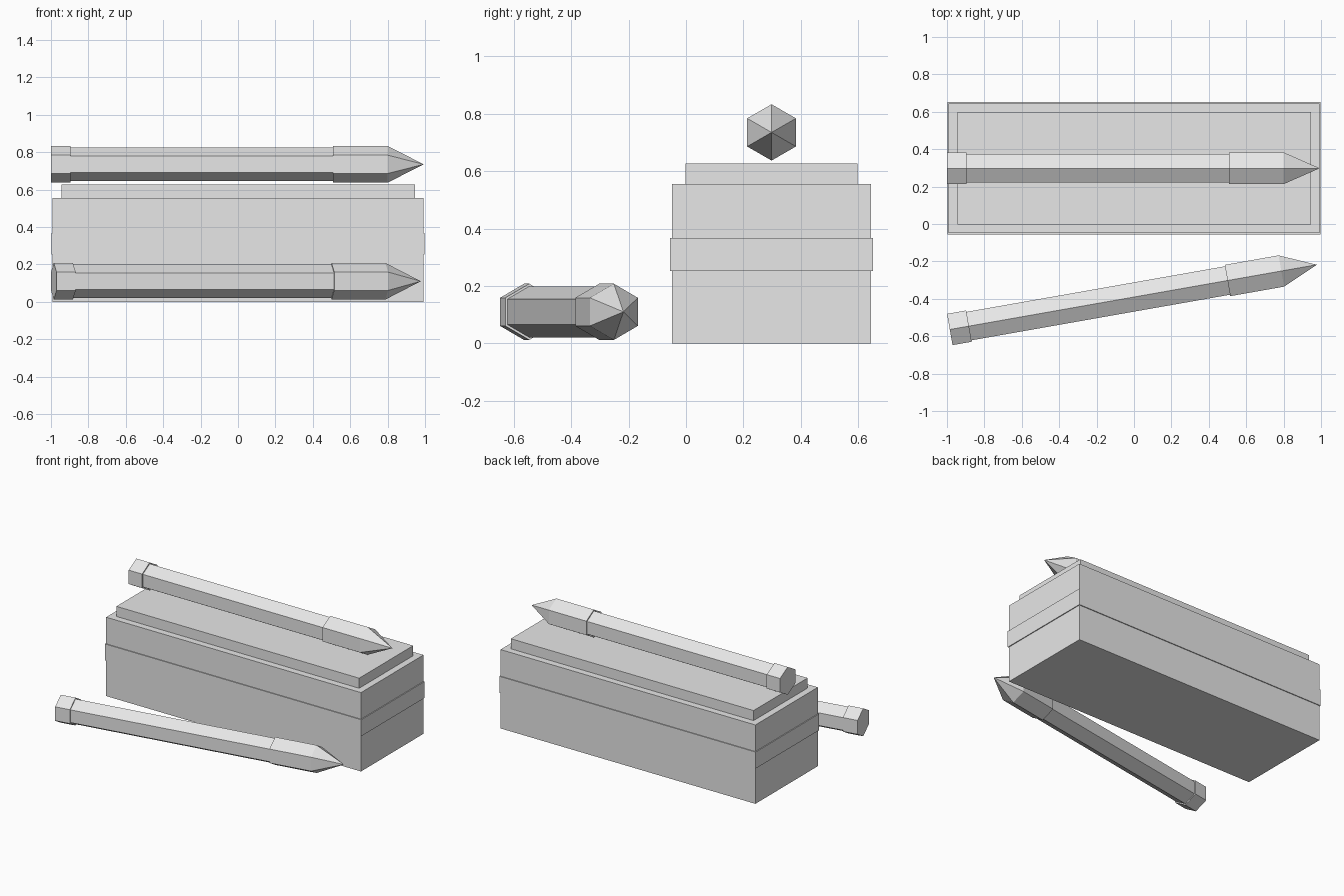
import bpy, bmesh, math
from mathutils import Matrix

if "Cube" in bpy.data.objects:
    bpy.data.objects.remove(bpy.data.objects["Cube"])

grey = bpy.data.materials.new("plain_grey")
grey.diffuse_color = (0.8, 0.8, 0.8, 1)
grey.use_nodes = True
grey.node_tree.nodes["Principled BSDF"].inputs["Base Color"].default_value = grey.diffuse_color


def make_object(name, bm):
    bmesh.ops.recalc_face_normals(bm, faces=bm.faces)
    mesh = bpy.data.meshes.new(name)
    bm.to_mesh(mesh)
    bm.free()
    mesh.materials.append(grey)
    obj = bpy.data.objects.new(name, mesh)
    bpy.context.collection.objects.link(obj)
    return obj


def box(name, half_x, half_y, z0, z1, y=0.298):
    bm = bmesh.new()
    size = Matrix.Diagonal((2 * half_x, 2 * half_y, z1 - z0, 1))
    bmesh.ops.create_cube(bm, size=1, matrix=Matrix.Translation((0, y, (z0 + z1) / 2)) @ size)
    return make_object(name, bm)


def crayon(name, location, turn):
    """Six-sided crayon along +x, its flat end at the origin."""
    # (distance along, radius): end cap, thin barrel, thick head, start of point
    profile = [(0, 0.098), (0.104, 0.098), (0.104, 0.089),
               (1.508, 0.089), (1.508, 0.098), (1.80, 0.098)]
    bm = bmesh.new()
    rings = []
    for x, r in profile:
        angles = [math.radians(60 * k) for k in range(6)]
        rings.append([bm.verts.new((x, r * math.sin(a), r * math.cos(a))) for a in angles])
    for a, b in zip(rings, rings[1:]):
        for k in range(6):
            n = (k + 1) % 6
            bm.faces.new((a[k], a[n], b[n], b[k]))
    bm.faces.new(rings[0])
    tip = bm.verts.new((1.993, 0, 0))
    for k in range(6):
        bm.faces.new((rings[-1][k], rings[-1][(k + 1) % 6], tip))
    obj = make_object(name, bm)
    obj.location = location
    obj.rotation_euler.z = math.radians(turn)
    return obj


# Case with a band around the middle and a raised lid
box("case_body", 0.992, 0.347, 0, 0.555)
box("case_band", 0.998, 0.353, 0.252, 0.368)
box("case_lid", 0.945, 0.30, 0.555, 0.626)

# One crayon above the lid, one lying in front at an angle
crayon("upper_crayon", (-1.0, 0.298, 0.735), 0)
crayon("lower_crayon", (-0.985, -0.564, 0.11), 10)
